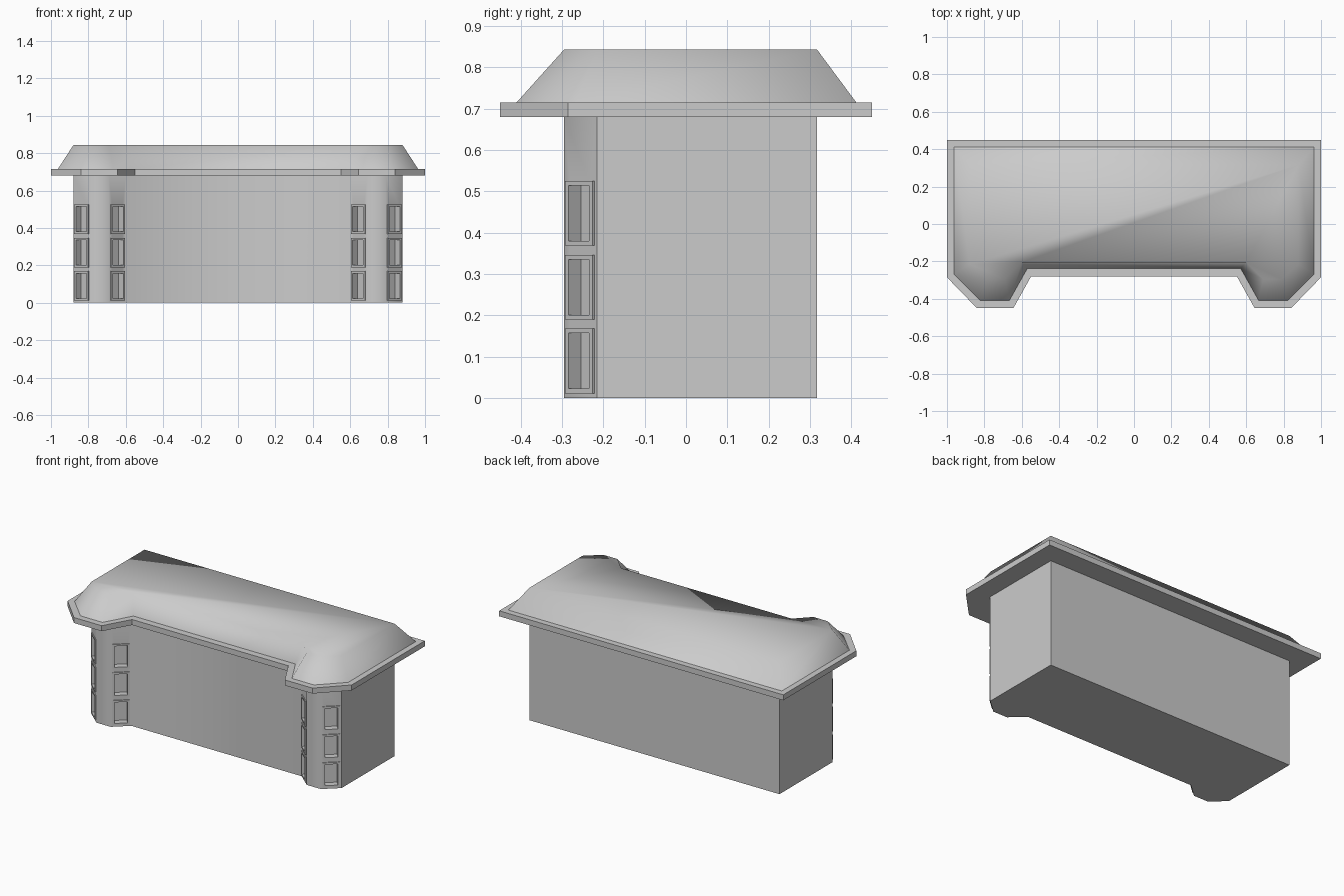
import bpy, bmesh, math
from mathutils import Vector

if "Cube" in bpy.data.objects:
    bpy.data.objects.remove(bpy.data.objects["Cube"])


def mirrored(half):
    """Right-hand outline (back to front) completed with its mirror image."""
    return [(-x, y) for x, y in half] + half[::-1]


def make_object(name, bm):
    bmesh.ops.recalc_face_normals(bm, faces=bm.faces)
    mesh = bpy.data.meshes.new(name)
    bm.to_mesh(mesh)
    bm.free()
    obj = bpy.data.objects.new(name, mesh)
    bpy.context.collection.objects.link(obj)
    return obj


def bridge(bm, a, b):
    for i in range(len(a)):
        j = (i + 1) % len(a)
        bm.faces.new((a[i], a[j], b[j], b[i]))


def loft(name, low, z0, high, z1, bottom=True):
    bm = bmesh.new()
    a = [bm.verts.new((x, y, z0)) for x, y in low]
    b = [bm.verts.new((x, y, z1)) for x, y in high]
    bridge(bm, a, b)
    bm.faces.new(b)
    if bottom:
        bm.faces.new(a)
    return make_object(name, bm)


def shade(obj, angle):
    bpy.ops.object.select_all(action='DESELECT')
    obj.select_set(True)
    bpy.context.view_layer.objects.active = obj
    bpy.ops.object.shade_smooth_by_angle(angle=math.radians(angle))


# Outlines
wall = mirrored([(0.88, 0.317), (0.88, -0.215), (0.79, -0.295), (0.69, -0.295), (0.60, -0.215)])
eave = mirrored([(1.0, 0.45), (1.0, -0.285), (0.84, -0.45), (0.645, -0.45), (0.55, -0.28)])
roof_low = mirrored([(0.963, 0.412), (0.963, -0.268), (0.822, -0.41), (0.667, -0.41), (0.57, -0.237)])
roof_top = mirrored([(0.88, 0.317), (0.88, -0.215), (0.79, -0.295), (0.69, -0.295), (0.60, -0.205)])

# Walls, eave slab and hipped roof
body = loft("body", wall, 0.0, wall, 0.68)
loft("eave_slab", eave, 0.68, eave, 0.715)
roof = loft("roof", roof_low, 0.715, roof_top, 0.843, bottom=False)

# Windows on the four angled bay faces
W, H, w, h = 0.100, 0.157, 0.075, 0.134
OUT, DEPTH = 0.006, 0.035
frames, cuts = bmesh.new(), bmesh.new()


def rect(bm, centre, side, normal, width, height, depth):
    return [bm.verts.new(centre + side * (sx * width / 2) + normal * depth
                         + Vector((0, 0, sz * height / 2)))
            for sx, sz in ((-1, -1), (1, -1), (1, 1), (-1, 1))]


for cx, nx in ((0.835, 1), (0.645, -1), (-0.645, 1), (-0.835, -1)):
    normal = Vector((nx * 0.08, -0.09, 0)).normalized()
    side = Vector((-normal.y, normal.x, 0))
    for z in (0.09, 0.268, 0.447):
        c = Vector((cx, -0.255, z))
        # raised frame ring
        rings = [rect(frames, c, side, normal, *r) for r in
                 ((W, H, 0), (W, H, OUT), (w, h, OUT), (w, h, 0))]
        for a, b in zip(rings, rings[1:]):
            bridge(frames, a, b)
        # recess cutter
        a = rect(cuts, c, side, normal, w, h, -DEPTH)
        b = rect(cuts, c, side, normal, w, h, 0.03)
        bridge(cuts, a, b)
        cuts.faces.new(a)
        cuts.faces.new(b)

make_object("window_frames", frames)
cutter = make_object("window_cutter", cuts)
cutter.hide_render = True

# Cut the window recesses into the walls
mod = body.modifiers.new("window_recesses", 'BOOLEAN')
mod.operation = 'DIFFERENCE'
mod.solver = 'EXACT'
mod.object = cutter
bpy.context.view_layer.objects.active = body
bpy.ops.object.modifier_apply(modifier=mod.name)
bpy.data.objects.remove(cutter)

shade(body, 45)
shade(roof, 80)
